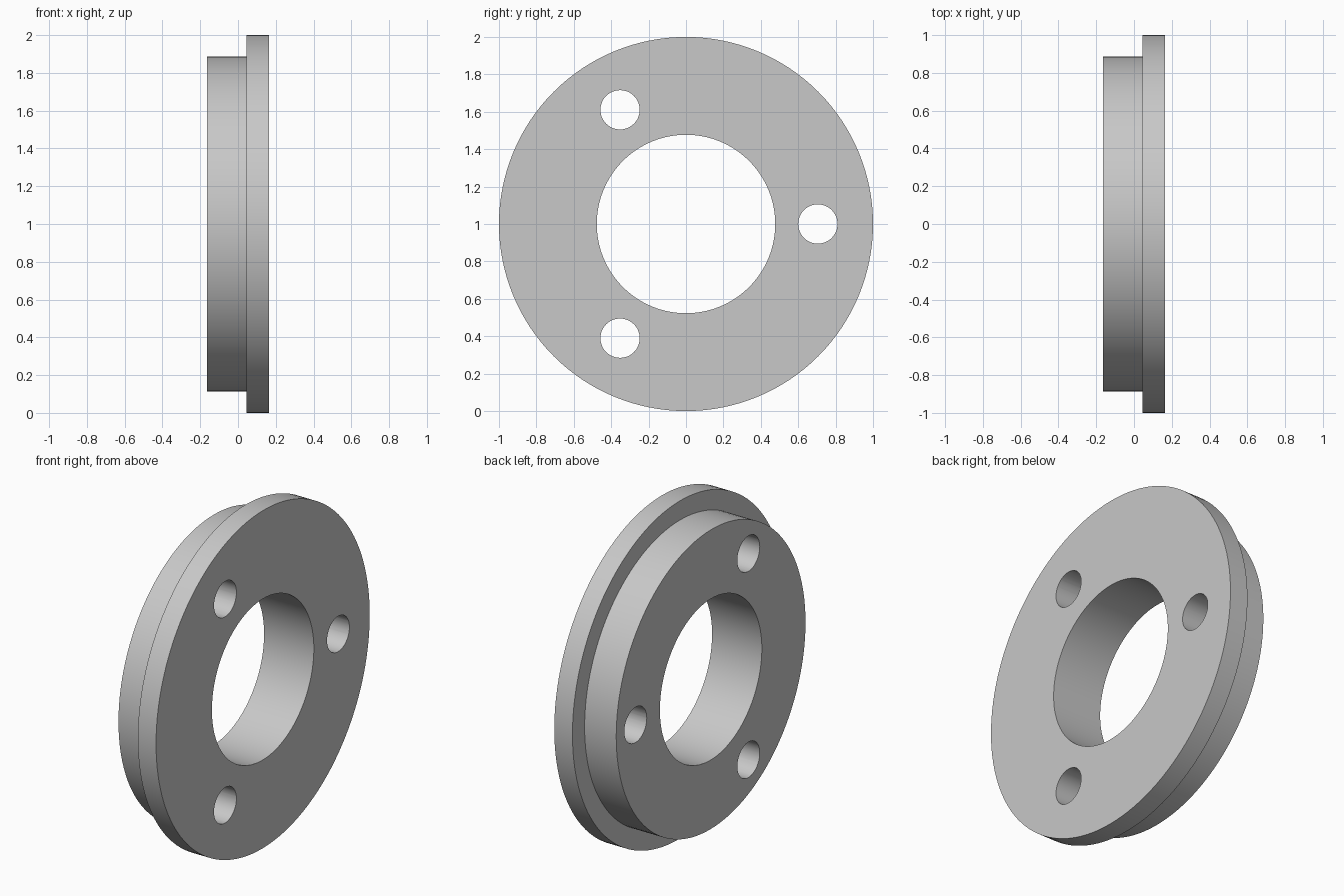
import bpy
import bmesh
from math import cos, sin, pi, radians
from mathutils import Vector, Matrix

cube = bpy.data.objects.get("Cube")
if cube:
    bpy.data.objects.remove(cube, do_unlink=True)

CENTRE = Vector((0, 0, 1))
X_BACK, X_STEP, X_FRONT = -0.163, 0.044, 0.163
FLANGE_R, BOSS_R, BORE_R = 1.0, 0.886, 0.477
HOLE_R, HOLE_CIRCLE = 0.105, 0.705

# Plain grey metal
grey = bpy.data.materials.new("grey_metal")
grey.use_nodes = True
colour = (0.58, 0.58, 0.58, 1)
grey.diffuse_color = colour
grey.node_tree.nodes["Principled BSDF"].inputs["Base Color"].default_value = colour


def lathe(name, profile, steps=128):
    """Revolve a closed (x, radius) profile around the x axis."""
    bm = bmesh.new()
    rings = []
    for i in range(steps):
        a = 2 * pi * i / steps
        rings.append([bm.verts.new(CENTRE + Vector((x, r * cos(a), r * sin(a))))
                      for x, r in profile])
    n = len(profile)
    for i, ring in enumerate(rings):
        after = rings[(i + 1) % steps]
        for j in range(n):
            k = (j + 1) % n
            bm.faces.new((ring[j], ring[k], after[k], after[j]))
    bmesh.ops.recalc_face_normals(bm, faces=bm.faces)
    mesh = bpy.data.meshes.new(name)
    bm.to_mesh(mesh)
    bm.free()
    mesh.materials.append(grey)
    obj = bpy.data.objects.new(name, mesh)
    bpy.context.collection.objects.link(obj)
    return obj


# Stepped ring: wide flange, narrower boss, through bore
ring = lathe("flanged_ring", [
    (X_BACK, BORE_R), (X_BACK, BOSS_R), (X_STEP, BOSS_R),
    (X_STEP, FLANGE_R), (X_FRONT, FLANGE_R), (X_FRONT, BORE_R)])

# Three bolt holes, evenly spaced around the axis
bm = bmesh.new()
for i in range(3):
    a = 2 * pi * i / 3
    spot = CENTRE + Vector((0, cos(a), sin(a))) * HOLE_CIRCLE
    bmesh.ops.create_cone(
        bm, cap_ends=True, segments=48, radius1=HOLE_R, radius2=HOLE_R, depth=1,
        matrix=Matrix.Translation(spot) @ Matrix.Rotation(pi / 2, 4, 'Y'))
cutter_mesh = bpy.data.meshes.new("bolt_hole_cutter")
bm.to_mesh(cutter_mesh)
bm.free()
cutter_mesh.materials.append(grey)
cutter = bpy.data.objects.new("bolt_hole_cutter", cutter_mesh)
bpy.context.collection.objects.link(cutter)
cutter.hide_render = True

cut = ring.modifiers.new("bolt_holes", 'BOOLEAN')
cut.operation = 'DIFFERENCE'
cut.solver = 'EXACT'
cut.object = cutter

bpy.ops.object.select_all(action='DESELECT')
ring.select_set(True)
bpy.context.view_layer.objects.active = ring
bpy.ops.object.modifier_apply(modifier=cut.name)
bpy.data.objects.remove(cutter, do_unlink=True)

# Smooth walls, crisp rims
bpy.ops.object.shade_smooth_by_angle(angle=radians(30))
